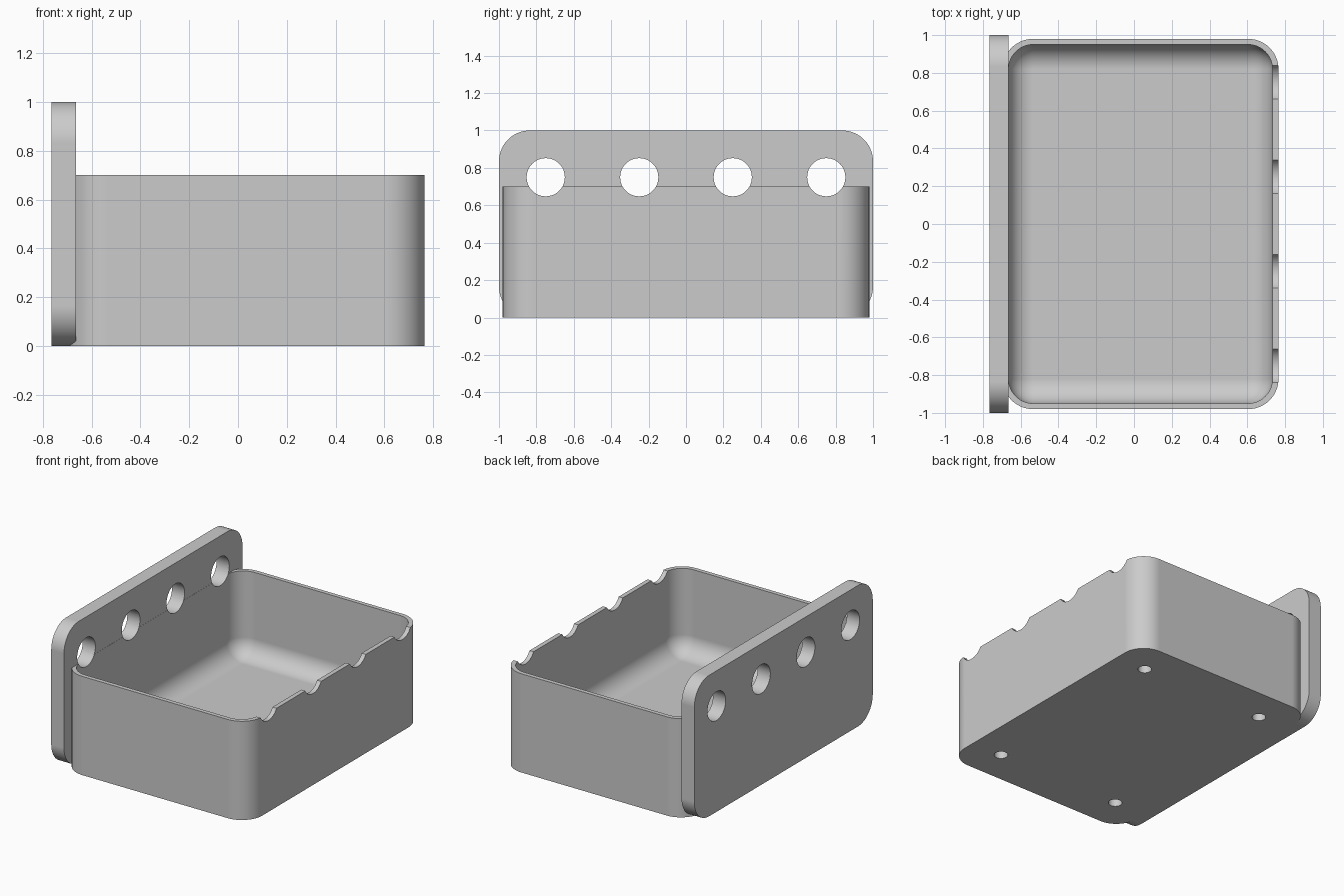
import bpy
import bmesh
import math
from mathutils import Matrix, Vector

cube = bpy.data.objects.get("Cube")
if cube:
    bpy.data.objects.remove(cube, do_unlink=True)

grey = bpy.data.materials.new("light_grey")
grey.use_nodes = True
grey.diffuse_color = (0.6, 0.6, 0.6, 1)
grey.node_tree.nodes["Principled BSDF"].inputs["Base Color"].default_value = (0.6, 0.6, 0.6, 1)


def finish(name, bm):
    bmesh.ops.recalc_face_normals(bm, faces=bm.faces)
    mesh = bpy.data.meshes.new(name)
    bm.to_mesh(mesh)
    bm.free()
    mesh.materials.append(grey)
    obj = bpy.data.objects.new(name, mesh)
    bpy.context.collection.objects.link(obj)
    return obj


def rounded_block(name, low, high, radius, axis, round_base=False):
    """Block with the edges along one axis rounded, and optionally its base too."""
    low, high = Vector(low), Vector(high)
    bm = bmesh.new()
    bmesh.ops.create_cube(bm, size=1)
    bmesh.ops.scale(bm, vec=high - low, verts=bm.verts)
    bmesh.ops.translate(bm, vec=(low + high) / 2, verts=bm.verts)
    edges = []
    for e in bm.edges:
        a, b = (v.co for v in e.verts)
        along = abs((a - b).normalized()[axis]) > 0.9
        base = round_base and max(a.z, b.z) < low.z + 0.001
        if along or base:
            edges.append(e)
    bmesh.ops.bevel(bm, geom=edges, offset=radius, offset_type='OFFSET',
                    segments=14, profile=0.5, affect='EDGES')
    return finish(name, bm)


def rod(name, centre, radius, depth, axis):
    """Cylinder along z or x."""
    turn = Matrix.Rotation(math.pi / 2, 4, 'Y') if axis == 'X' else Matrix()
    bm = bmesh.new()
    bmesh.ops.create_cone(bm, cap_ends=True, segments=48, radius1=radius, radius2=radius,
                          depth=depth, matrix=Matrix.Translation(centre) @ turn)
    return finish(name, bm)


def combine(target, other, operation):
    """Apply a boolean and discard the helper."""
    mod = target.modifiers.new("boolean", 'BOOLEAN')
    mod.operation = operation
    mod.solver = 'EXACT'
    mod.object = other
    bpy.context.view_layer.objects.active = target
    bpy.ops.object.modifier_apply(modifier=mod.name)
    bpy.data.objects.remove(other, do_unlink=True)


# Open tray with a rounded cavity
tray = rounded_block("wall_tray", (-0.695, -0.98, 0), (0.765, 0.98, 0.7), 0.16, 2)
cavity = rounded_block("cavity", (-0.664, -0.95, 0.1), (0.733, 0.95, 1.2), 0.13, 2, True)
combine(tray, cavity, 'DIFFERENCE')

# Mounting plate
plate = rounded_block("plate", (-0.765, -1, 0), (-0.665, 1, 1), 0.165, 0)
combine(tray, plate, 'UNION')

# Mounting holes, which also notch the opposite rim
for y in (-0.75, -0.25, 0.25, 0.75):
    combine(tray, rod("hole", (0, y, 0.75), 0.102, 2, 'X'), 'DIFFERENCE')

# Blind holes underneath
for x in (-0.455, 0.525):
    for y in (-0.735, 0.735):
        combine(tray, rod("foot_hole", (x, y, 0), 0.045, 0.12, 'Z'), 'DIFFERENCE')

# Smooth curves, crisp edges
bpy.ops.object.select_all(action='DESELECT')
tray.select_set(True)
bpy.context.view_layer.objects.active = tray
bpy.ops.object.shade_smooth_by_angle(angle=math.radians(30))
weighted = tray.modifiers.new("weighted_normals", 'WEIGHTED_NORMAL')
weighted.keep_sharp = True
